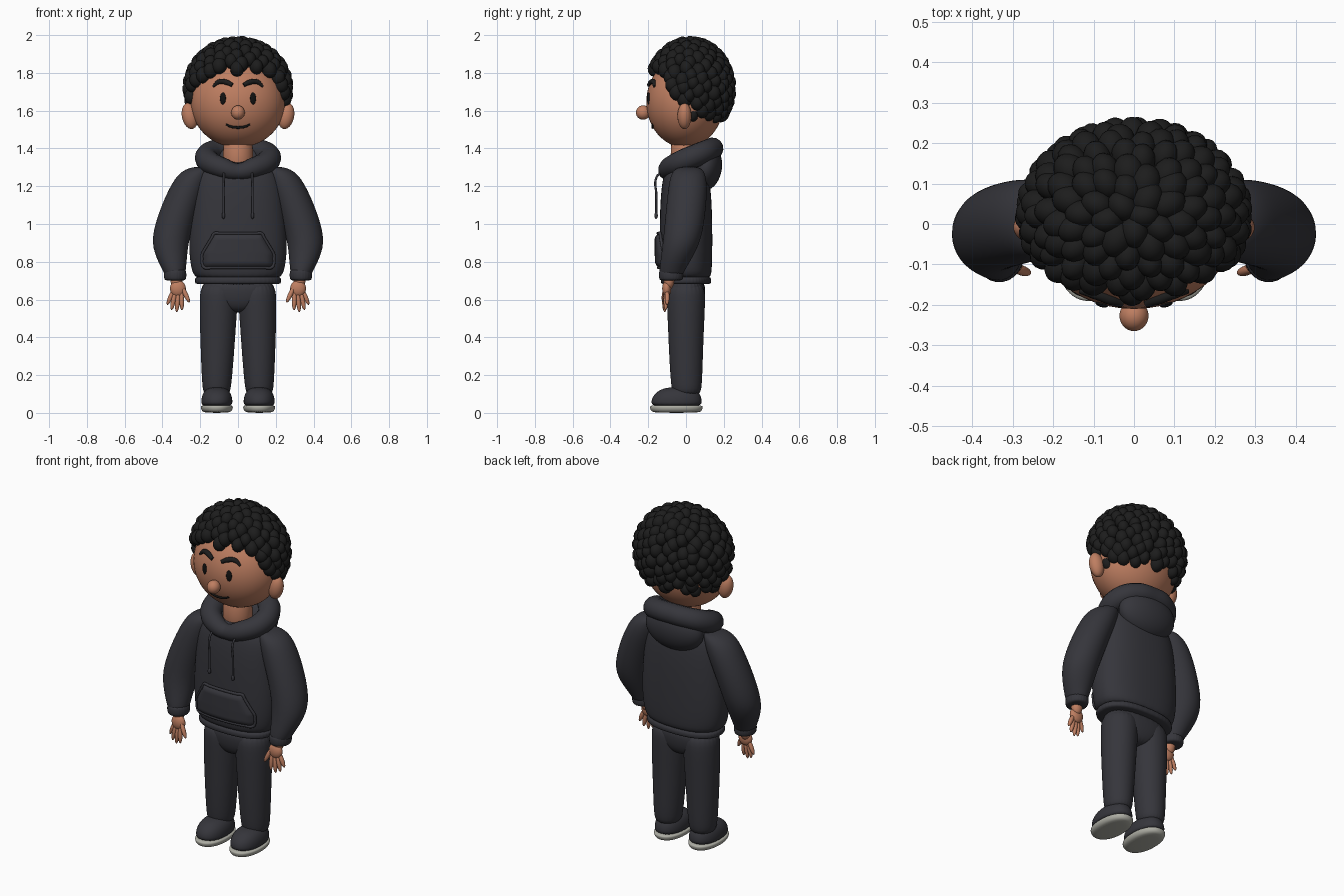
import bpy, bmesh, math, random
from mathutils import Vector, Matrix

random.seed(4)
cube = bpy.data.objects.get("Cube")
if cube:
    bpy.data.objects.remove(cube, do_unlink=True)


def material(name, rgb):
    m = bpy.data.materials.new(name)
    m.use_nodes = True
    m.diffuse_color = (*rgb, 1)
    bsdf = m.node_tree.nodes["Principled BSDF"]
    bsdf.inputs["Base Color"].default_value = (*rgb, 1)
    bsdf.inputs["Roughness"].default_value = 0.8
    return m


SKIN = material("skin", (0.52, 0.21, 0.12))
CLOTH = material("charcoal cloth", (0.036, 0.036, 0.044))
HAIR = material("black hair", (0.012, 0.012, 0.012))
INK = material("face black", (0.006, 0.006, 0.006))
SOLE = material("pale grey sole", (0.42, 0.42, 0.37))


def finish(name, bm, mat, subsurf=0):
    bmesh.ops.recalc_face_normals(bm, faces=bm.faces)
    me = bpy.data.meshes.new(name)
    bm.to_mesh(me)
    bm.free()
    me.polygons.foreach_set("use_smooth", [True] * len(me.polygons))
    me.materials.append(mat)
    ob = bpy.data.objects.new(name, me)
    bpy.context.collection.objects.link(ob)
    if subsurf:
        mod = ob.modifiers.new("Smooth", "SUBSURF")
        mod.levels = mod.render_levels = subsurf
    return ob


def add_ball(bm, loc, radii, axis=None, segs=24):
    """Ellipsoid whose local z points along axis."""
    rot = Vector(axis).to_track_quat("Z", "Y").to_matrix().to_4x4() if axis else Matrix()
    mtx = Matrix.Translation(loc) @ rot @ Matrix.Diagonal((*radii, 1))
    bmesh.ops.create_uvsphere(bm, u_segments=segs, v_segments=segs * 2 // 3, radius=1, matrix=mtx)


def ball(name, loc, radii, mat, axis=None, segs=32):
    bm = bmesh.new()
    add_ball(bm, loc, radii, axis, segs)
    return finish(name, bm, mat)


def loft(name, rings, mat, power=2.0, segs=24, subsurf=1, rib=0.0):
    """Stack of superellipse rings: (z, cx, cy, rx, ry)."""
    bm = bmesh.new()
    loops = []
    for z, cx, cy, rx, ry in rings:
        loop = []
        for k in range(segs):
            a = math.tau * k / segs
            c, s = math.cos(a), math.sin(a)
            g = 1 + rib * (k % 2)
            x = math.copysign(abs(c) ** (2 / power), c) * rx * g
            y = math.copysign(abs(s) ** (2 / power), s) * ry * g
            loop.append(bm.verts.new((cx + x, cy + y, z)))
        loops.append(loop)
    for a, b in zip(loops, loops[1:]):
        for k in range(segs):
            n = (k + 1) % segs
            bm.faces.new((a[k], a[n], b[n], b[k]))
    bm.faces.new(loops[0])
    bm.faces.new(loops[-1])
    return finish(name, bm, mat, subsurf)


def tube(name, points, depth, mat, closed=False, radii=None):
    """Smooth tube through points, turned into a mesh."""
    cu = bpy.data.curves.new(name, "CURVE")
    cu.dimensions = "3D"
    cu.bevel_depth, cu.bevel_resolution, cu.resolution_u = depth, 5, 10
    cu.use_fill_caps = True
    sp = cu.splines.new("BEZIER")
    sp.bezier_points.add(len(points) - 1)
    sp.use_cyclic_u = closed
    for i, (bp, p) in enumerate(zip(sp.bezier_points, points)):
        bp.co = p
        bp.radius = radii[i] if radii else 1
        bp.handle_left_type = bp.handle_right_type = "AUTO"
    cu.materials.append(mat)
    ob = bpy.data.objects.new(name, cu)
    bpy.context.collection.objects.link(ob)
    bpy.ops.object.select_all(action="DESELECT")
    ob.select_set(True)
    bpy.context.view_layer.objects.active = ob
    bpy.ops.object.convert(target="MESH")
    bpy.ops.object.shade_smooth_by_angle()


# Head, neck and nose
HC, HR = Vector((0, -0.005, 1.645)), Vector((0.25, 0.205, 0.24))


def face_point(x, z, out=0.0):
    t = 1 - (x / HR.x) ** 2 - ((z - HC.z) / HR.z) ** 2
    return Vector((x, HC.y - HR.y * math.sqrt(max(t, 0)) - out, z))


ball("head", HC, HR, SKIN, segs=48)
ball("nose", (0, -0.227, 1.59), (0.036, 0.038, 0.038), SKIN)
loft("neck", [(1.25, 0, 0, 0.085, 0.08), (1.36, 0, -0.005, 0.08, 0.078), (1.5, 0, 0, 0.08, 0.08)], SKIN)

# Face details
mouth = [(-0.064, 1.527), (-0.035, 1.515), (0, 1.511), (0.035, 1.515), (0.064, 1.527)]
tube("mouth", [face_point(x, z, 0.001) for x, z in mouth], 0.007, INK, radii=[0.7, 1, 1, 1, 0.7])
for s, side in ((1, "left"), (-1, "right")):
    p = face_point(s * 0.08, 1.665)
    normal = (p.x / HR.x ** 2, (p.y - HC.y) / HR.y ** 2, 0)
    ball(side + "_eye", p, (0.016, 0.032, 0.007), INK, normal)
    brow = [(0.03, 1.735), (0.06, 1.75), (0.1, 1.753), (0.132, 1.728)]
    tube(side + "_eyebrow", [face_point(s * x, z, 0.003) for x, z in brow], 0.014, HAIR,
         radii=[0.75, 1, 0.95, 0.45])
    ball(side + "_ear", (s * 0.255, -0.008, 1.572), (0.037, 0.042, 0.07), SKIN, (s * 0.2, 0, 1))

# Hair: scalp cap and clumps over an ellipsoid, kept above the hairline
CC, CR = Vector((0, 0.022, 1.72)), Vector((0.253, 0.203, 0.235))


def hairline(y):
    if y < -0.02:
        return 1.665 + (-0.02 - y) * 1.05
    return max(1.57, 1.665 - (y + 0.02) * 1.9)


bm = bmesh.new()
add_ball(bm, CC, CR * 0.98, segs=48)
low = [v for v in bm.verts if v.co.z < hairline(v.co.y) + 0.005]
bmesh.ops.delete(bm, geom=low, context="VERTS")
finish("scalp", bm, HAIR)

bm = bmesh.new()
COUNT = 250
for i in range(COUNT):
    h = 1 - 2 * (i + 0.5) / COUNT
    a = i * math.pi * (3 - math.sqrt(5)) + random.uniform(-0.07, 0.07)
    r = math.sqrt(1 - h * h)
    n = (r * math.cos(a), r * math.sin(a), h)
    p = CC + Vector([c * d for c, d in zip(n, CR)])
    if p.z > hairline(p.y):
        k = random.uniform(0.92, 1.1)
        outward = [c / d for c, d in zip(n, CR)]
        add_ball(bm, p, (0.036 * k, 0.043 * k, 0.042), outward, 14)
finish("hair_clumps", bm, HAIR)

# Hoodie body
TORSO = [(0.70, 0.215, 0.125), (0.74, 0.245, 0.137), (0.85, 0.262, 0.14), (1.0, 0.257, 0.14),
         (1.15, 0.243, 0.135), (1.25, 0.225, 0.122), (1.30, 0.18, 0.105), (1.34, 0.09, 0.08)]
POWER = 2.4
loft("hoodie_body", [(z, 0, 0, rx, ry) for z, rx, ry in TORSO], CLOTH, POWER, 32, 2)
loft("hoodie_hem", [(z, 0, 0, 0.216 + d, 0.122 + d) for z, d in
     ((0.68, 0), (0.685, 0.008), (0.70, 0.012), (0.715, 0.008), (0.725, 0))],
     CLOTH, POWER, 96, 1, 0.015)


def chest(x, z):
    for (z0, a0, b0), (z1, a1, b1) in zip(TORSO, TORSO[1:]):
        if z0 <= z <= z1:
            t = (z - z0) / (z1 - z0)
            rx, ry = a0 + (a1 - a0) * t, b0 + (b1 - b0) * t
            return -ry * (1 - min(abs(x / rx), 1) ** POWER) ** (1 / POWER)


# Front pocket: padded panel draped over the belly, with a piped rim
def pocket_point(u, v, out):
    z = 0.77 + 0.18 * v
    half = 0.19 - 0.065 * max(0, (v - 0.4) / 0.6) - 0.012 * max(0, 1 - v * 8)
    return Vector((u * half, chest(u * half, z) - out, z))


bm = bmesh.new()
N = 20
grid = []
for j in range(N + 1):
    row = []
    for i in range(N + 1):
        u, v = i / N * 2 - 1, j / N
        pad = min(1, (1 - abs(u)) * 7, v * 7, (1 - v) * 7)
        row.append(bm.verts.new(pocket_point(u, v, 0.004 + 0.022 * math.sqrt(max(pad, 0)))))
    grid.append(row)
for j in range(N):
    for i in range(N):
        bm.faces.new((grid[j][i], grid[j][i + 1], grid[j + 1][i + 1], grid[j + 1][i]))
finish("front_pocket", bm, CLOTH)
M = 8
rim = [(i / M * 2 - 1, 0) for i in range(M)] + [(1, i / M) for i in range(M)]
rim += [(-u, 1 - v) for u, v in rim]
tube("pocket_rim", [pocket_point(u, v, 0.008) for u, v in rim], 0.008, CLOTH, True)

# Hood: rolled collar rising to the back, and a hanging pouch
half = [(0.09, -0.085, 1.30), (0.16, -0.015, 1.335), (0.155, 0.07, 1.37), (0.09, 0.128, 1.395)]
ring = [(0, -0.1, 1.278)] + half + [(0, 0.14, 1.4)] + [(-x, y, z) for x, y, z in reversed(half)]
side_r = [0.95, 1.05, 1.05, 1.0]
tube("hood_collar", ring, 0.058, CLOTH, True, [0.75] + side_r + [1] + side_r[::-1])
ball("hood_pouch", (0, 0.105, 1.30), (0.18, 0.085, 0.125), CLOTH, (0, 0.15, 1), 40)

ARM = [(1.305, 0.19, 0.015, 0.05, 0.055), (1.275, 0.228, 0.012, 0.083, 0.09),
       (1.2, 0.262, 0.01, 0.098, 0.104), (1.08, 0.312, 0, 0.102, 0.106),
       (0.92, 0.362, -0.018, 0.102, 0.103), (0.82, 0.352, -0.05, 0.082, 0.083),
       (0.75, 0.336, -0.076, 0.06, 0.067), (0.72, 0.334, -0.078, 0.05, 0.058)]
LEG = [(0.09, 0.113, 0.003, 0.066, 0.07), (0.13, 0.113, 0.003, 0.077, 0.082),
       (0.3, 0.109, 0, 0.088, 0.09), (0.48, 0.106, 0, 0.097, 0.097),
       (0.6, 0.102, 0, 0.102, 0.103), (0.7, 0.098, 0, 0.1, 0.1)]
SHOE = [(0.03, -0.05, 0.08, 0.13), (0.06, -0.05, 0.084, 0.136), (0.09, -0.048, 0.08, 0.128),
        (0.118, -0.042, 0.066, 0.105), (0.137, -0.03, 0.035, 0.07)]
# Knuckle and tip of each finger, thumb last
FINGERS = [((0.343, -0.1, 0.645), (0.37, -0.1, 0.583)), ((0.333, -0.105, 0.635), (0.35, -0.107, 0.556)),
           ((0.316, -0.108, 0.63), (0.324, -0.112, 0.545)), ((0.299, -0.11, 0.635), (0.297, -0.116, 0.555)),
           ((0.293, -0.11, 0.66), (0.262, -0.12, 0.595))]


def mirrored(rings, s):
    return [(z, s * cx, cy, rx, ry) for z, cx, cy, rx, ry in rings]


for s, side in ((1, "left"), (-1, "right")):
    # Sleeve and ribbed cuff
    loft(side + "_sleeve", mirrored(ARM, s), CLOTH, 2.0, 24, 2)
    cuff = [(z, s * 0.333, -0.079, 0.05 + d, 0.055 + d) for z, d in
            ((0.7, 0), (0.706, 0.006), (0.73, 0.01), (0.755, 0.006), (0.76, 0))]
    loft(side + "_cuff", cuff, CLOTH, 2.0, 48, 1, 0.04)
    # Hand
    bm = bmesh.new()
    add_ball(bm, (s * 0.325, -0.09, 0.7), (0.032, 0.028, 0.045))
    add_ball(bm, (s * 0.318, -0.102, 0.658), (0.042, 0.024, 0.044))
    for a, b in FINGERS:
        a, b = (Vector((s * q[0], q[1], q[2])) for q in (a, b))
        add_ball(bm, (a + b) / 2, (0.0125, 0.0125, (b - a).length / 2 + 0.012), b - a, 16)
    finish(side + "_hand", bm, SKIN)
    # Drawstring with knotted end
    x = s * 0.075
    tube(side + "_drawstring", [(x, -0.125, 1.275), (x, -0.155, 1.25), (s * 0.077, -0.157, 1.15),
                                (s * 0.077, -0.158, 1.04)], 0.006, CLOTH)
    ball(side + "_drawstring_end", (s * 0.077, -0.158, 1.045), (0.009, 0.009, 0.018), CLOTH)
    # Leg, shoe and sole
    loft(side + "_leg", mirrored(LEG, s), CLOTH, 2.0, 24, 2)
    loft(side + "_shoe", [(z, s * 0.112, cy, rx, ry) for z, cy, rx, ry in SHOE], CLOTH, 2.2, 24, 2)
    loft(side + "_sole", [(z, s * 0.112, -0.051, rx, rx + 0.055) for z, rx in
         ((0, 0.062), (0.008, 0.077), (0.022, 0.085), (0.036, 0.085), (0.04, 0.08))], SOLE, 2.2, 40, 1)

# Hips joining the legs
loft("trouser_hips", [(0.53, 0, 0, 0.05, 0.06), (0.57, 0, 0, 0.14, 0.09), (0.62, 0, 0, 0.195, 0.102),
                      (0.72, 0, 0, 0.2, 0.104)], CLOTH, 2.4, 32, 2)
